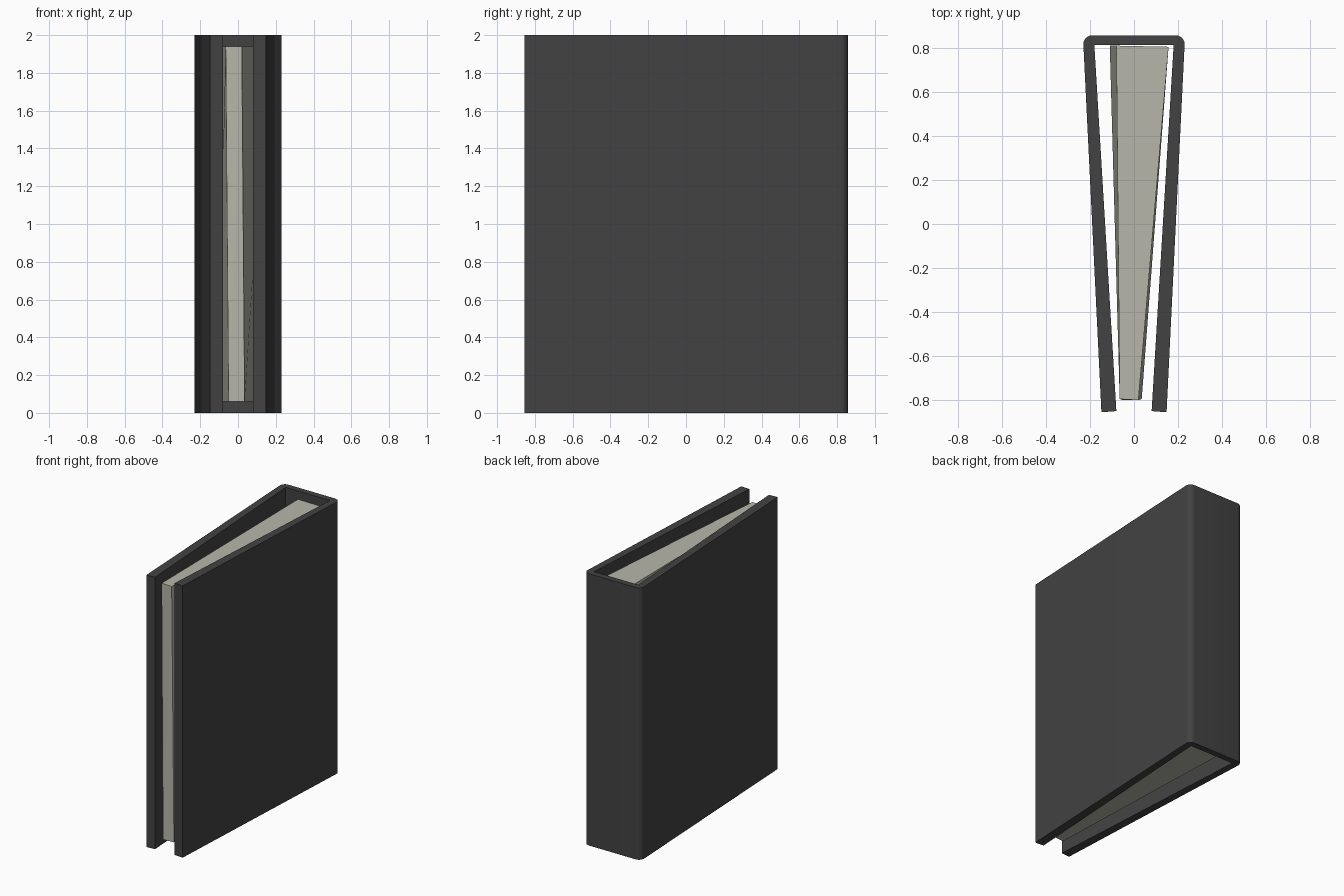
import bpy, bmesh, math

if "Cube" in bpy.data.objects:
    bpy.data.objects.remove(bpy.data.objects["Cube"])


def material(name, rgb):
    m = bpy.data.materials.new(name)
    m.diffuse_color = (*rgb, 1)
    m.use_nodes = True
    m.node_tree.nodes["Principled BSDF"].inputs["Base Color"].default_value = m.diffuse_color
    return m


def add_object(name, bm, mat):
    bmesh.ops.recalc_face_normals(bm, faces=bm.faces)
    me = bpy.data.meshes.new(name)
    bm.to_mesh(me)
    bm.free()
    me.materials.append(mat)
    ob = bpy.data.objects.new(name, me)
    bpy.context.collection.objects.link(ob)
    return ob


charcoal = material("charcoal", (0.055, 0.055, 0.055))
paper = material("paper", (0.47, 0.47, 0.40))

# Cover: one U-shaped strip with rounded spine corners, mirrored about x = 0
R, SEG = 0.04, 6
outer = [(0.148, -0.855)]
for i in range(SEG + 1):
    a = math.radians(90) * i / SEG
    outer.append((0.19 + R * math.cos(a), 0.817 + R * math.sin(a)))
inner = [(0.18, 0.812), (0.08, -0.85)]


def mirrored(points):
    return [(-x, y) for x, y in reversed(points)]


profile = outer + mirrored(outer) + mirrored(inner) + inner
# the inner path runs back from the left cover end to the right one
bm = bmesh.new()
face = bm.faces.new([bm.verts.new((x, y, 0)) for x, y in profile])
ext = bmesh.ops.extrude_face_region(bm, geom=[face])
for v in (g for g in ext["geom"] if isinstance(g, bmesh.types.BMVert)):
    v.co.z = 2
cover = add_object("cover", bm, charcoal)
bpy.context.view_layer.objects.active = cover
cover.select_set(True)
bpy.ops.object.shade_smooth_by_angle(angle=math.radians(30))

# Page block: wedge whose bottom is slightly twisted against its top
bottom = [(-0.05, -0.80), (0.035, -0.795), (0.125, 0.80), (-0.11, 0.81)]
top = [(-0.065, -0.795), (0.02, -0.80), (0.157, 0.805), (-0.08, 0.81)]
bm = bmesh.new()
lo = [bm.verts.new((x, y, 0.06)) for x, y in bottom]
hi = [bm.verts.new((x, y, 1.94)) for x, y in top]
bm.faces.new(lo[::-1])
bm.faces.new(hi)
for i in range(4):
    j = (i + 1) % 4
    bm.faces.new((lo[i], lo[j], hi[j]))
    bm.faces.new((lo[i], hi[j], hi[i]))
add_object("page_block", bm, paper)
